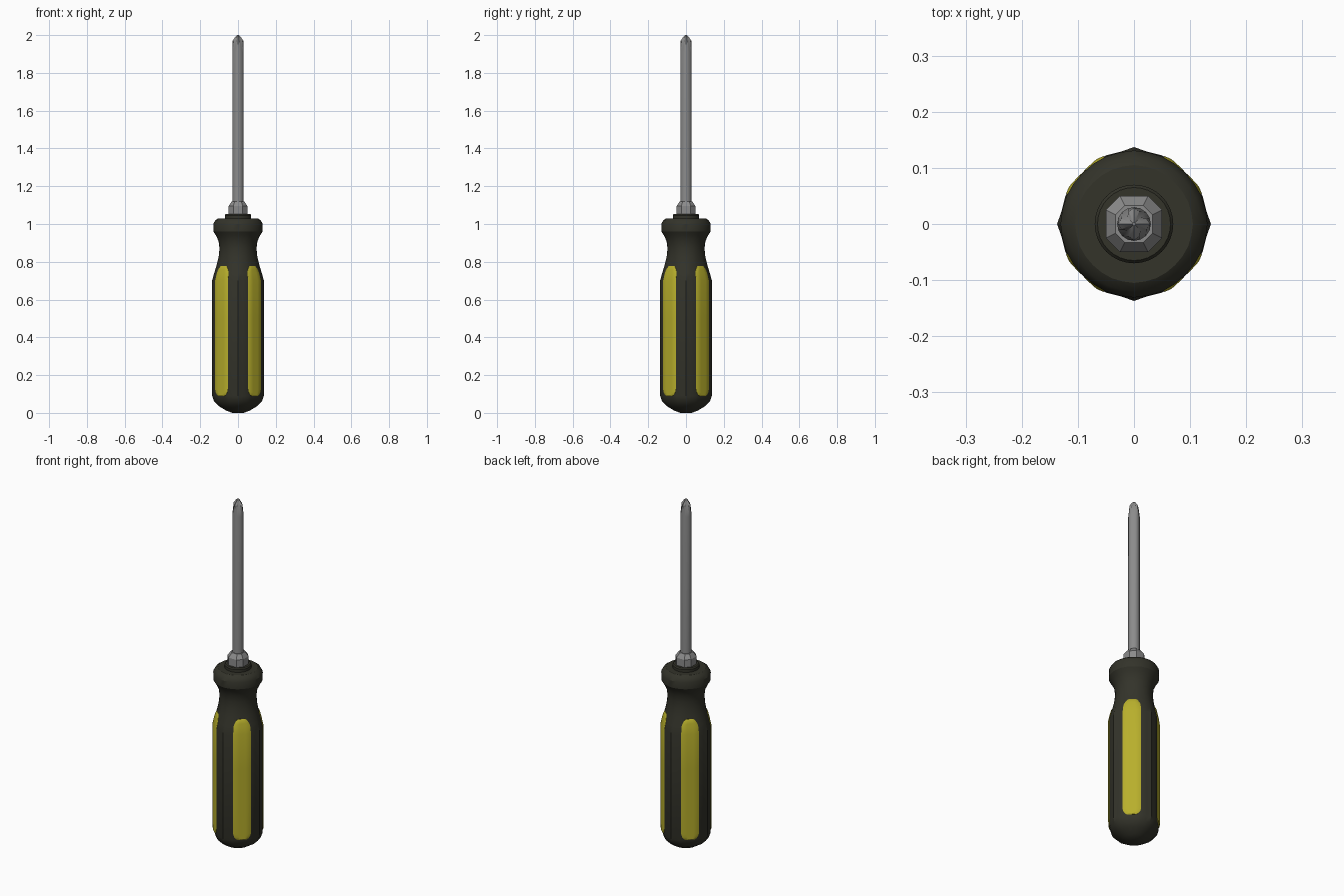
import bpy, bmesh, math
from math import cos, sin, radians, pi

if "Cube" in bpy.data.objects:
    bpy.data.objects.remove(bpy.data.objects["Cube"])


def material(name, rgb):
    m = bpy.data.materials.new(name)
    m.diffuse_color = (*rgb, 1)
    m.use_nodes = True
    m.node_tree.nodes["Principled BSDF"].inputs["Base Color"].default_value = m.diffuse_color
    return m


DARK = material("dark rubber", (0.033, 0.033, 0.023))
YELLOW = material("yellow inlay", (0.48, 0.43, 0.025))
STEEL = material("grey steel", (0.26, 0.26, 0.26))


def finish(name, bm, mat, angle=30):
    bmesh.ops.recalc_face_normals(bm, faces=bm.faces)
    me = bpy.data.meshes.new(name)
    bm.to_mesh(me)
    bm.free()
    me.materials.append(mat)
    ob = bpy.data.objects.new(name, me)
    bpy.context.collection.objects.link(ob)
    bpy.ops.object.select_all(action='DESELECT')
    ob.select_set(True)
    bpy.context.view_layer.objects.active = ob
    bpy.ops.object.shade_smooth_by_angle(angle=radians(angle))
    return ob


def loft(name, rings, mat, angle=30):
    """Skin a stack of closed rings and cap both ends."""
    bm = bmesh.new()
    loops = [[bm.verts.new(p) for p in ring] for ring in rings]
    n = len(rings[0])
    for a, b in zip(loops, loops[1:]):
        for i in range(n):
            bm.faces.new((a[i], a[(i + 1) % n], b[(i + 1) % n], b[i]))
    bm.faces.new(loops[0])
    bm.faces.new(loops[-1])
    return finish(name, bm, mat, angle)


def ring(z, n, radius):
    """Ring whose radius is a number or a function of the index."""
    f = radius if callable(radius) else (lambda i: radius)
    return [(f(i) * cos(2 * pi * i / n), f(i) * sin(2 * pi * i / n), z) for i in range(n)]


def lerp_table(table, x):
    for (x0, y0), (x1, y1) in zip(table, table[1:]):
        if x <= x1:
            return y0 + (y1 - y0) * (x - x0) / (x1 - x0)
    return table[-1][1]


# Grip: ribs on the four axes, flatter on the diagonals
GRIP = [(0, 0.03), (0.012, 0.062), (0.035, 0.10), (0.06, 0.126), (0.09, 0.137),
        (0.70, 0.137), (0.74, 0.126), (0.79, 0.111), (0.83, 0.102), (0.87, 0.098)]
NECK = [(0.91, 0.103), (0.94, 0.117), (0.96, 0.130), (1.0, 0.131), (1.02, 0.120), (1.03, 0.105)]
SECTION = [(0, 1.0), (11.25, 0.955), (22.5, 0.965), (33.75, 0.925), (45, 0.91)]


def section(deg):
    d = deg % 90
    return lerp_table(SECTION, min(d, 90 - d))


def flute(z):
    return lerp_table([(0, 0.4), (0.09, 1), (0.70, 1), (0.87, 0.15), (1.1, 0.15)], z)


def grip_radius(z, deg):
    return lerp_table(GRIP + NECK, z) * (1 + (section(deg) - 1) * flute(z))


loft("handle", [ring(z, 32, lambda i, z=z: grip_radius(z, i * 11.25)) for z, _ in GRIP + NECK], DARK)
loft("collar", [ring(1.02, 32, 0.07), ring(1.046, 32, 0.07), ring(1.052, 32, 0.065)], DARK)

# Yellow inlays: slightly raised, round-cornered plates hugging the grip
ROWS = [(0.09, 11), (0.096, 15), (0.108, 19), (0.125, 21), (0.3, 21), (0.5, 21), (0.70, 21),
        (0.74, 21), (0.755, 19), (0.77, 15), (0.778, 11)]
COLS = [-1, -0.72, -0.36, 0, 0.36, 0.72, 1]
for k, place in enumerate(("right_back", "left_back", "left_front", "right_front")):
    bm = bmesh.new()
    grid = []
    for r, (z, half) in enumerate(ROWS):
        row = []
        for c, u in enumerate(COLS):
            deg = 45 + 90 * k + u * half
            edge = r in (0, len(ROWS) - 1) or c in (0, len(COLS) - 1)
            rad = grip_radius(z, deg) + (0.001 if edge else 0.005)
            row.append(bm.verts.new((rad * cos(radians(deg)), rad * sin(radians(deg)), z)))
        grid.append(row)
    for a, b in zip(grid, grid[1:]):
        for i in range(len(COLS) - 1):
            bm.faces.new((a[i], a[i + 1], b[i + 1], b[i]))
    # Skirt sinking the plate into the grip
    rim = [e for e in bm.edges if e.is_boundary]
    skirt = bmesh.ops.extrude_edge_only(bm, edges=rim)["geom"]
    for v in skirt:
        if isinstance(v, bmesh.types.BMVert):
            v.co.x *= 0.95
            v.co.y *= 0.95
    finish("inlay_" + place, bm, YELLOW)


# Bolster: square nut with cut corners, tapering into the shaft
def nut(z, s):
    a, b = s, s * 0.5
    return [(x, y, z) for x, y in ((a, -b), (a, b), (b, a), (-b, a), (-a, b), (-a, -b), (-b, -a), (b, -a))]


loft("bolster", [nut(1.04, 0.05), nut(1.095, 0.05), nut(1.12, 0.033)], STEEL, 20)


# Shaft and cross tip in one skin: every fourth spoke is a blade, grooves between
def tip(blade, side, groove):
    return lambda i: (blade, side, groove, side)[i % 4]


loft("shaft_and_tip", [
    ring(1.05, 16, 0.03),
    ring(1.91, 16, 0.03),
    ring(1.97, 16, tip(0.029, 0.024, 0.017)),
    ring(1.992, 16, tip(0.013, 0.009, 0.007)),
    ring(2.0, 16, tip(0.004, 0.003, 0.002)),
], STEEL, 25)
